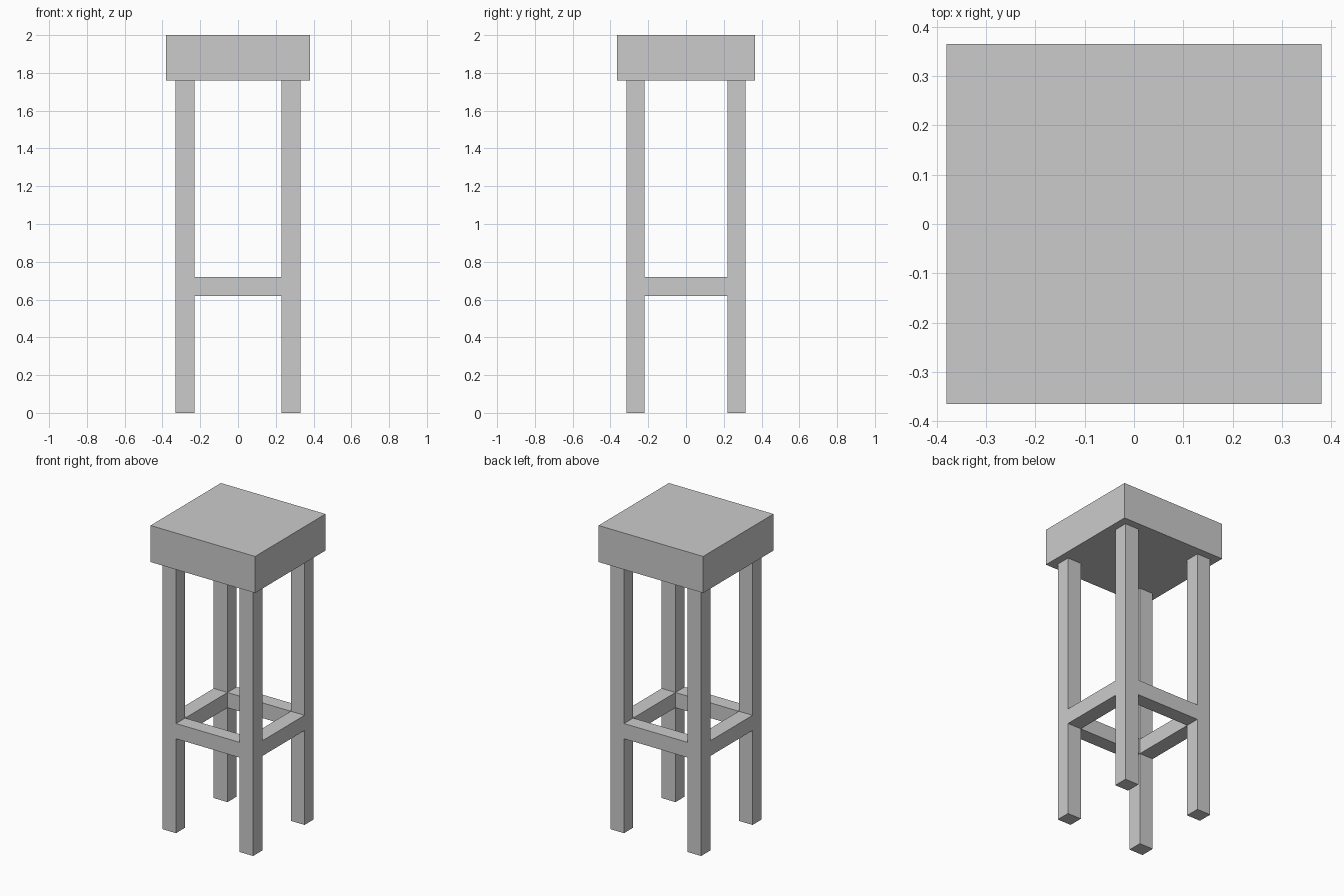
import bpy

if "Cube" in bpy.data.objects:
    bpy.data.objects.remove(bpy.data.objects["Cube"])

LEG_X, LEG_Y = 0.28, 0.267      # leg centre offsets
LEG_W, LEG_D = 0.10, 0.095      # leg thickness in x and y
SEAT_BOTTOM = 1.76
RAIL_Z = (0.62, 0.72)


def box(name, x, y, z):
    """Box spanning the given (min, max) ranges."""
    spans = (x, y, z)
    centre = [(a + b) / 2 for a, b in spans]
    size = [b - a for a, b in spans]
    bpy.ops.mesh.primitive_cube_add(size=1, location=centre)
    ob = bpy.context.object
    ob.name = name
    ob.scale = size
    bpy.ops.object.transform_apply(location=False, rotation=False, scale=True)
    return ob


def around(c, w):
    return (c - w / 2, c + w / 2)


# Thick seat block
box("seat", (-0.38, 0.38), (-0.365, 0.365), (SEAT_BOTTOM, 2.0))

# Four square legs
for sy, depth in ((-1, "front"), (1, "back")):
    for sx, side in ((-1, "left"), (1, "right")):
        box(f"{depth}_{side}_leg", around(sx * LEG_X, LEG_W),
            around(sy * LEG_Y, LEG_D), (0, SEAT_BOTTOM))

# Foot rails between the legs, flush with their faces
inner_x = LEG_X - LEG_W / 2
inner_y = LEG_Y - LEG_D / 2
for s, depth, side in ((-1, "front", "left"), (1, "back", "right")):
    box(f"{depth}_foot_rail", (-inner_x, inner_x),
        around(s * LEG_Y, LEG_D), RAIL_Z)
    box(f"{side}_foot_rail", around(s * LEG_X, LEG_W),
        (-inner_y, inner_y), RAIL_Z)
